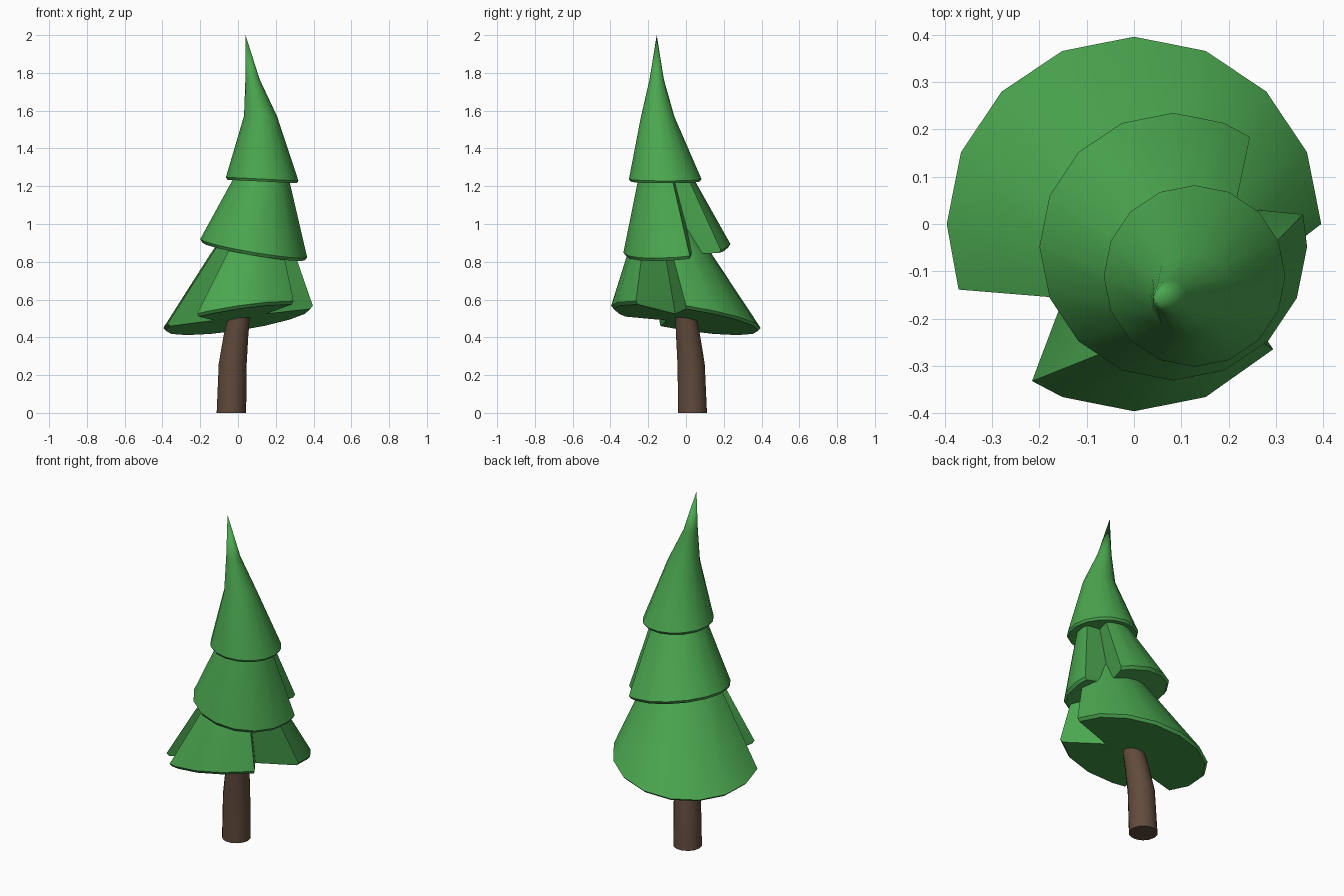
import bpy, bmesh
from math import radians, sin, cos

if "Cube" in bpy.data.objects:
    bpy.data.objects.remove(bpy.data.objects["Cube"])


def material(name, rgb):
    m = bpy.data.materials.new(name)
    m.diffuse_color = (*rgb, 1)
    m.use_nodes = True
    m.node_tree.nodes["Principled BSDF"].inputs["Base Color"].default_value = m.diffuse_color
    return m


GREEN = material("needles", (0.07, 0.39, 0.08))
BROWN = material("bark", (0.12, 0.07, 0.045))


def section(sides, notches):
    """Unit cross-section as (angle, radius), with V notches (start, end, depth radius)."""
    pts = []
    for i in range(sides):
        a = 360 * i / sides
        if not any(s - 4 < a + t < e + 4 for s, e, k in notches for t in (-360, 0)):
            pts.append((a, 1.0))
    for s, e, k in notches:
        pts += [(s % 360, 1.0), ((s + e) / 2 % 360, k), (e % 360, 1.0)]
    return sorted(pts)


def loft(name, rings, mat, sides=16, notches=(), apex=None):
    """Rings are (x, y, z, radius, tilt_x, tilt_y), bottom to top."""
    bm = bmesh.new()
    sec = section(sides, notches)
    loops = []
    for x, y, z, r, tx, ty in rings:
        loop = []
        for a, k in sec:
            dx, dy = r * k * cos(radians(a)), r * k * sin(radians(a))
            loop.append(bm.verts.new((x + dx, y + dy, z + tx * dx + ty * dy)))
        loops.append(loop)
    n = len(sec)
    for lo, hi in zip(loops, loops[1:]):
        for i in range(n):
            j = (i + 1) % n
            bm.faces.new((lo[i], lo[j], hi[j], hi[i]))
    bm.faces.new(loops[0][::-1])
    if apex:
        tip = bm.verts.new(apex)
        for i in range(n):
            bm.faces.new((loops[-1][i], loops[-1][(i + 1) % n], tip))
    else:
        bm.faces.new(loops[-1])
    bmesh.ops.recalc_face_normals(bm, faces=bm.faces[:])
    me = bpy.data.meshes.new(name)
    bm.to_mesh(me)
    bm.free()
    me.materials.append(mat)
    ob = bpy.data.objects.new(name, me)
    bpy.context.collection.objects.link(ob)
    bpy.ops.object.select_all(action='DESELECT')
    ob.select_set(True)
    bpy.context.view_layer.objects.active = ob
    bpy.ops.object.shade_smooth_by_angle(angle=radians(32))


# Leaning, slightly bent trunk
loft("trunk", [(-0.035, 0.035, 0.0, 0.078, 0, 0),
               (-0.028, 0.027, 0.26, 0.074, 0, 0),
               (-0.012, 0.012, 0.40, 0.066, 0, 0),
               (0.005, 0.0, 0.51, 0.058, 0, 0),
               (0.012, -0.01, 0.58, 0.055, 0, 0)], BROWN, 14)

# Bottom tier: tilted skirt with two notches
loft("bottom_tier", [(0, 0, 0.493, 0.383, 0.15, -0.15),
                     (0, 0, 0.508, 0.396, 0.15, -0.15),
                     (0.07, -0.08, 0.85, 0.222, 0.08, -0.08),
                     (0.10, -0.11, 0.99, 0.145, 0, 0)],
     GREEN, 16, [(200.5, 237, 0.42), (318, 360, 0.42)])

# Middle tier: one notch at the back right
loft("middle_tier", [(0.083, -0.048, 0.855, 0.272, -0.17, 0.08),
                     (0.083, -0.048, 0.872, 0.283, -0.17, 0.08),
                     (0.125, -0.107, 1.24, 0.146, -0.05, 0.02),
                     (0.135, -0.118, 1.33, 0.112, 0, 0)],
     GREEN, 16, [(14, 55, 0.52)])

# Top tier: bent tip
loft("top_tier", [(0.128, -0.11, 1.225, 0.184, -0.05, 0),
                  (0.128, -0.11, 1.238, 0.192, -0.05, 0),
                  (0.12, -0.15, 1.57, 0.088, -0.03, 0),
                  (0.077, -0.155, 1.765, 0.038, 0, 0)],
     GREEN, 16, apex=(0.04, -0.155, 2.0))
